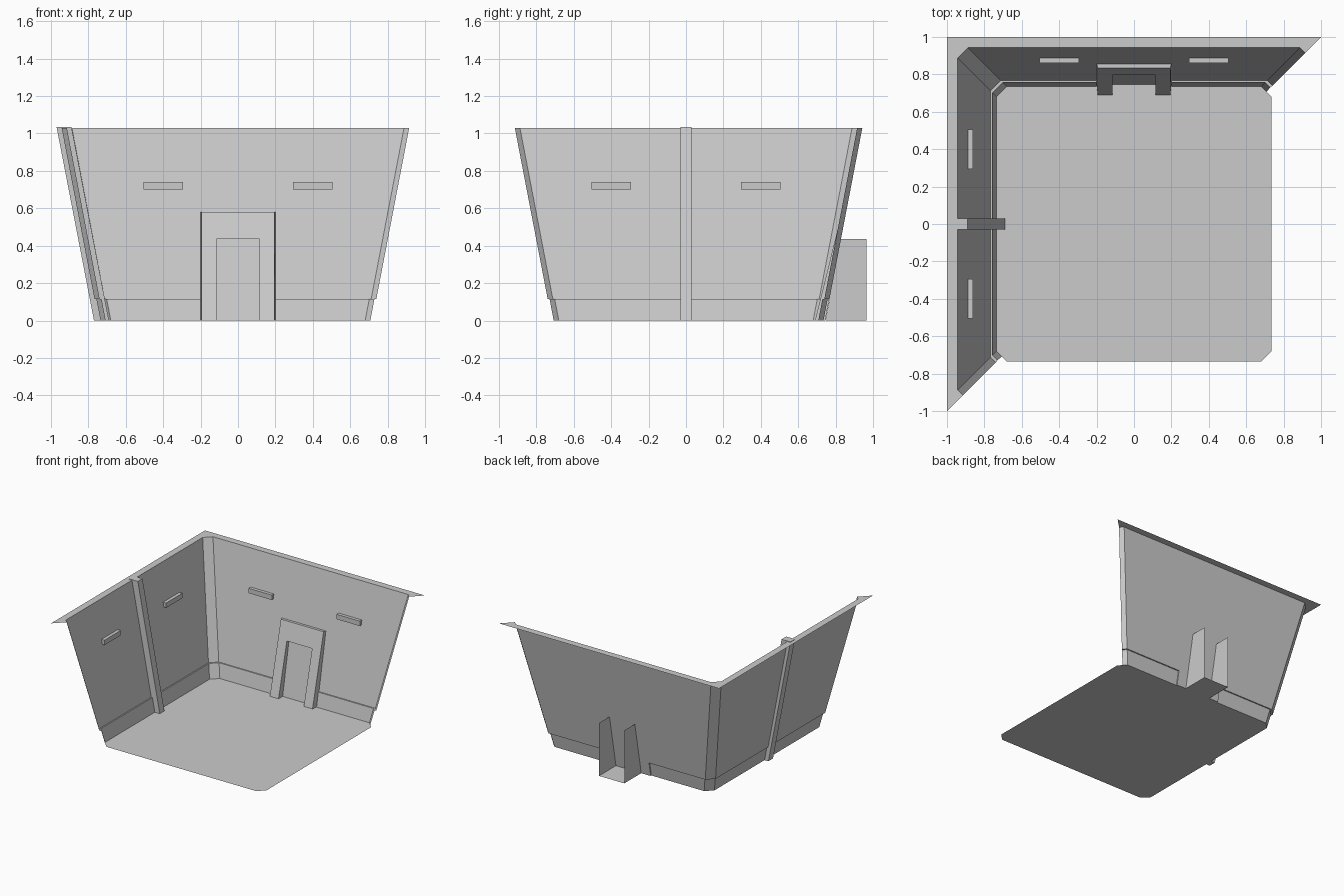
import bpy
import bmesh
from mathutils import Vector

cube = bpy.data.objects.get("Cube")
if cube:
    bpy.data.objects.remove(cube, do_unlink=True)

GREY = (0.6, 0.6, 0.6, 1)
grey = bpy.data.materials.new("plain grey")
grey.use_nodes = True
grey.diffuse_color = GREY
grey.node_tree.nodes["Principled BSDF"].inputs["Base Color"].default_value = GREY

HEIGHT = 1.03       # top of the walls
LEDGE = 0.115       # top of the skirting
CUT = 0.055         # chamfer of the room corners
DOOR = 0.2          # half width of the door surround
OPEN = 0.115        # half width of the door opening
OPEN_TOP = 0.435


def wall_at(z):
    """Distance of the leaning wall from the centre at a height."""
    return 0.745 + 0.192 * z


def finish(name, bm):
    mesh = bpy.data.meshes.new(name)
    bm.to_mesh(mesh)
    bm.free()
    mesh.materials.append(grey)
    obj = bpy.data.objects.new(name, mesh)
    bpy.context.collection.objects.link(obj)
    return obj


def sheet(name, polygons):
    """Open surface whose faces look into the room."""
    bm = bmesh.new()
    for poly in polygons:
        bm.faces.new([bm.verts.new(p) for p in poly])
    bmesh.ops.remove_doubles(bm, verts=bm.verts, dist=0.0005)
    bm.normal_update()
    target = Vector((0, 0, 3))
    for f in bm.faces:
        if f.normal.dot(target - f.calc_center_median()) < 0:
            f.normal_flip()
    return finish(name, bm)


def solid(name, front, back):
    """Closed solid between two matching outlines."""
    bm = bmesh.new()
    a = [bm.verts.new(p) for p in front]
    b = [bm.verts.new(p) for p in back]
    bm.faces.new(a)
    bm.faces.new(b[::-1])
    for i in range(len(a)):
        j = (i + 1) % len(a)
        bm.faces.new((a[j], a[i], b[i], b[j]))
    bmesh.ops.recalc_face_normals(bm, faces=bm.faces)
    return finish(name, bm)


def wall_path(h, z):
    """Run of the two walls at one level, from front end to far end."""
    m, k = h - CUT / 2, h - CUT
    pts = [(-m, -m), (-h, -k), (-h, k), (-k, h), (-DOOR, h), (DOOR, h), (k, h), (m, m)]
    return [Vector((x, y, z)) for x, y in pts]


def strip(low, high, skip=()):
    return [(low[i], low[i + 1], high[i + 1], high[i])
            for i in range(len(low) - 1) if i not in skip]


# Floor with chamfered corners
half = 0.735
k = half - CUT
sheet("floor", [[(x, y, 0) for x, y in (
    (k, -half), (half, -k), (half, k), (k, half),
    (-k, half), (-half, k), (-half, -k), (-k, -half))]])

# Leaning walls, with the door section running down to the floor
DOOR_SECTION = 4
low = wall_path(wall_at(LEDGE), LEDGE)
top = wall_path(wall_at(HEIGHT), HEIGHT)
base = wall_path(wall_at(0), 0)
sheet("walls", strip(low, top)
      + [strip(base, low)[DOOR_SECTION]])

# Skirting and its ledge, broken at the door
foot = wall_path(half, 0)
lip = wall_path(half + 0.022, LEDGE)
sheet("skirting", strip(foot, lip, [DOOR_SECTION]) + strip(lip, low, [DOOR_SECTION]))

# Flat rim around the wall tops
outer = [Vector(p) for p in ((-1, -1, HEIGHT), (-1, 1, HEIGHT), (1, 1, HEIGHT))]
sheet("rim", [[outer[0], outer[1]] + top[2::-1],
              [outer[1], top[2], top[3]],
              [outer[1], outer[2]] + top[:2:-1]])

# Door surround
outline = [(-DOOR, 0.001), (-DOOR, 0.58), (DOOR, 0.58), (DOOR, 0.001),
           (OPEN, 0.001), (OPEN, OPEN_TOP), (-OPEN, OPEN_TOP), (-OPEN, 0.001)]
solid("door_surround",
      [(x * (0.97 if abs(x) == DOOR else 1), 0.69 + 0.248 * z, z) for x, z in outline],
      [(x, wall_at(z) - 0.001, z) for x, z in outline])

# Passage behind the door: two cheeks and a floor, open at the top and back
END = 0.965
cheeks = [[(s * OPEN, wall_at(0), 0), (s * OPEN, END, 0),
           (s * OPEN, END, OPEN_TOP), (s * OPEN, wall_at(OPEN_TOP), OPEN_TOP)]
          for s in (-1, 1)]
sheet("passage", cheeks + [[(-OPEN, half, 0), (OPEN, half, 0),
                            (OPEN, END, 0), (-OPEN, END, 0)]])

# Leaning pillar through the side wall
solid("pillar",
      [(x, -0.03, z) for x, z in ((-0.77, 0), (-0.69, 0), (-0.89, 1.034), (-0.97, 1.034))],
      [(x, 0.03, z) for x, z in ((-0.77, 0), (-0.69, 0), (-0.89, 1.034), (-0.97, 1.034))])

# Wall lamps, two on each wall
for side in ("back", "right"):
    for s in (-1, 1):
        profile = [(0.86, 0.7), (wall_at(0.7), 0.7), (wall_at(0.74), 0.74), (0.86, 0.74)]
        ends = []
        for along in (0.295 * s, 0.505 * s):
            ends.append([(along, d, z) if side == "back" else (-d, along, z)
                         for d, z in profile])
        solid(f"{side}_wall_lamp", *ends)
